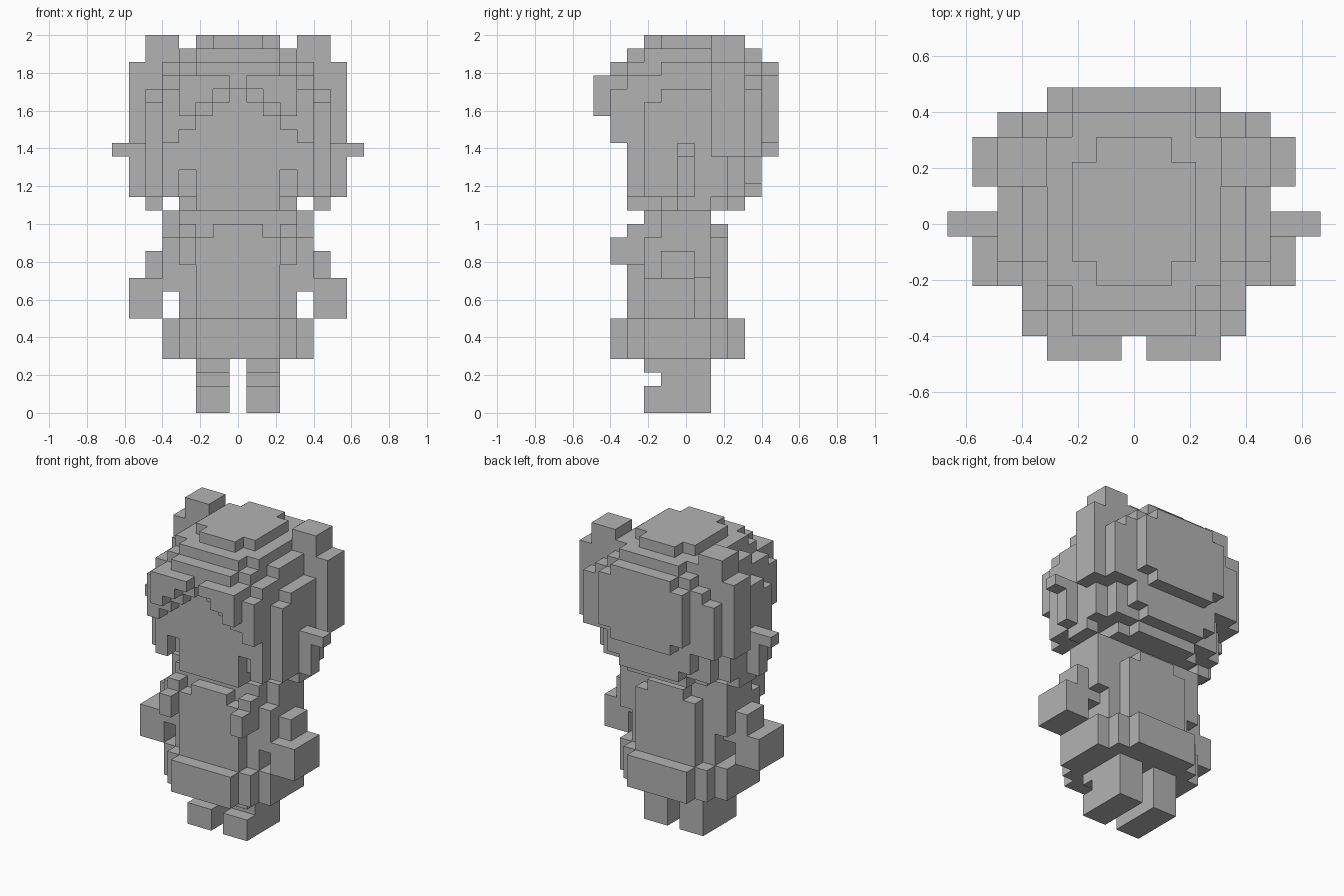
import bpy
import bmesh

cube = bpy.data.objects.get("Cube")
if cube:
    bpy.data.objects.remove(cube, do_unlink=True)

# Cell size: blocks are a little wider than tall
CELL = (0.0889, 0.0889, 1 / 14)
OFFSET = (-0.5, -0.5, 0)

grey = bpy.data.materials.new("plain grey")
grey.use_nodes = True
COLOUR = (0.45, 0.45, 0.45, 1)
grey.diffuse_color = COLOUR
grey.node_tree.nodes["Principled BSDF"].inputs["Base Color"].default_value = COLOUR

parts = {}
filled = set()


def part(name, *boxes):
    """Each box is (x range, y range, z range); x is mirrored to both sides."""
    cells = set()
    for (x0, x1), (y0, y1), (z0, z1) in boxes:
        for x in range(x0, x1 + 1):
            for y in range(y0, y1 + 1):
                for z in range(z0, z1):
                    cells.update(((x, y, z), (-x, y, z)))
    cells -= filled
    filled.update(cells)
    parts[name] = cells


# Legs with toes and a cuff under the skirt
part("legs",
     ((1, 2), (-1, 1), (0, 4)),
     ((1, 2), (-2, -2), (0, 2)),
     ((1, 2), (-2, -2), (3, 4)))

# Skirt with stepped corners
part("skirt",
     ((0, 4), (-2, 1), (4, 7)),
     ((0, 3), (-3, 2), (4, 7)),
     ((0, 2), (-4, 3), (4, 7)))

# Torso
part("torso",
     ((0, 3), (-2, 1), (7, 14)),
     ((0, 2), (-3, -3), (7, 13)),
     ((0, 1), (-3, -3), (13, 14)),
     ((0, 2), (2, 2), (7, 13)),
     ((0, 1), (2, 2), (13, 14)))

# Shoulder knots
part("shoulder_knots",
     ((3, 3), (-3, -3), (11, 14)),
     ((3, 3), (-4, -4), (11, 13)))

# Arms
part("sleeves",
     ((4, 4), (-1, 1), (10, 15)),
     ((4, 4), (-2, 0), (9, 13)),
     ((5, 5), (-1, 0), (10, 12)))
part("hands", ((5, 6), (-2, 0), (7, 10)))

# Neck and head
part("neck", ((0, 3), (-2, 1), (14, 15)))
part("face",
     ((0, 2), (-3, 0), (15, 24)),
     ((3, 3), (-2, 0), (16, 24)))

# Ears with drop earrings
part("ears", ((5, 7), (0, 0), (19, 20)))
part("earrings", ((6, 6), (0, 0), (16, 19)))

# Main hair volume, stepping in towards the nape
part("hair_core",
     ((0, 4), (-2, 3), (18, 25)),
     ((0, 4), (-1, 3), (16, 18)),
     ((0, 3), (-1, 2), (15, 16)),
     ((0, 2), (3, 3), (15, 16)),
     ((0, 3), (4, 4), (17, 19)),
     ((0, 2), (4, 4), (16, 17)),
     ((0, 4), (4, 4), (19, 25)))

# Crown layers
part("hair_crown",
     ((0, 4), (-1, 3), (25, 26)),
     ((0, 3), (-3, 4), (25, 26)),
     ((0, 2), (-4, 4), (25, 26)),
     ((0, 3), (-2, 3), (26, 27)),
     ((0, 2), (-3, 4), (26, 27)),
     ((0, 2), (-1, 2), (27, 28)),
     ((0, 1), (-2, 3), (27, 28)))

# Fringe, stepped into a peak over the forehead
part("fringe",
     ((0, 3), (-4, -3), (24, 25)),
     ((2, 4), (-3, -3), (22, 25)),
     ((1, 3), (-4, -4), (23, 24)),
     ((2, 4), (-4, -4), (22, 24)),
     ((3, 4), (-4, -4), (21, 22)),
     ((4, 4), (-4, -4), (20, 21)),
     ((1, 2), (-5, -5), (24, 25)),
     ((2, 3), (-5, -5), (23, 25)),
     ((3, 3), (-5, -5), (22, 24)))

# Locks framing the face
part("face_locks",
     ((3, 4), (-3, -3), (20, 22)),
     ((3, 3), (-3, -3), (18, 20)),
     ((4, 4), (-3, -3), (16, 20)),
     ((4, 4), (-2, -2), (16, 18)),
     ((5, 5), (-2, -1), (16, 19)))

# Hair over the ears
part("side_hair",
     ((5, 5), (-1, 1), (19, 24)),
     ((5, 5), (-2, -2), (19, 23)),
     ((5, 5), (0, 2), (16, 19)),
     ((5, 5), (0, 1), (15, 16)))

# Back hair slab
part("back_hair",
     ((0, 2), (5, 5), (19, 26)),
     ((3, 3), (5, 5), (20, 25)))

# Raised bunches with hanging outer tails
part("bunches",
     ((4, 5), (2, 3), (19, 28)),
     ((5, 5), (4, 4), (19, 24)),
     ((6, 6), (2, 3), (19, 26)))


def build(name, cells):
    """Make a mesh from the exposed sides of the cells."""
    bm = bmesh.new()
    verts = {}

    def corner(key):
        if key not in verts:
            verts[key] = bm.verts.new([(k + o) * c for k, o, c in zip(key, OFFSET, CELL)])
        return verts[key]

    for cell in sorted(cells):
        for axis in range(3):
            u, v = (axis + 1) % 3, (axis + 2) % 3
            for side in (-1, 1):
                neighbour = list(cell)
                neighbour[axis] += side
                if tuple(neighbour) in filled:
                    continue
                loop = []
                for du, dv in ((0, 0), (1, 0), (1, 1), (0, 1)):
                    key = list(cell)
                    key[axis] += side > 0
                    key[u] += du
                    key[v] += dv
                    loop.append(corner(tuple(key)))
                bm.faces.new(loop if side > 0 else loop[::-1])
    bmesh.ops.dissolve_limit(bm, angle_limit=0.01, verts=bm.verts, edges=bm.edges)
    mesh = bpy.data.meshes.new(name)
    bm.to_mesh(mesh)
    bm.free()
    mesh.materials.append(grey)
    bpy.context.collection.objects.link(bpy.data.objects.new(name, mesh))


for name, cells in parts.items():
    build(name, cells)
